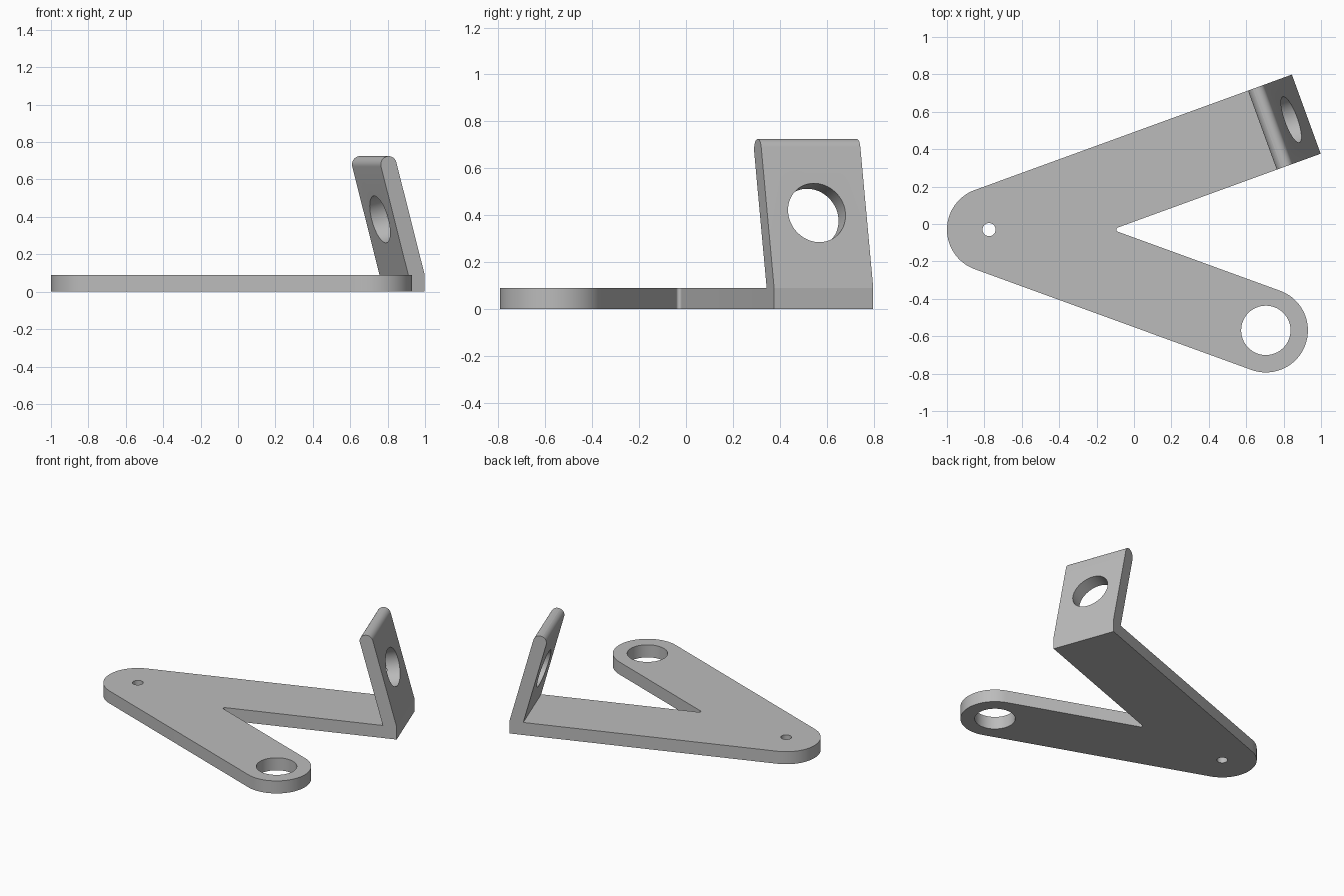
import bpy, bmesh
from math import sin, cos, tan, radians
from mathutils import Vector

cube = bpy.data.objects.get("Cube")
if cube:
    bpy.data.objects.remove(cube, do_unlink=True)

# Main dimensions
THICK = 0.09          # plate and flange thickness
HALF = 0.225          # half width of both arms
SPREAD = radians(20)  # each arm's angle from the x axis
LEAN = radians(15)    # inward lean of the flange
ARM_END = 1.805       # length of the flanged arm
FLANGE_Z = 0.68       # height of the flange's rounded top centre
PIVOT = Vector((-0.775, -0.03))
EYE = PIVOT + 1.575 * Vector((cos(SPREAD), -sin(SPREAD)))


def arc(centre, radius, start, end, steps):
    angles = [radians(start + (end - start) * i / steps) for i in range(steps + 1)]
    return [centre + radius * Vector((cos(a), sin(a))) for a in angles]


def on_arm(u, v):
    """Point u along and v across the flanged arm."""
    return PIVOT + Vector((u * cos(SPREAD) - v * sin(SPREAD),
                           u * sin(SPREAD) + v * cos(SPREAD)))


def outer_u(z):
    return ARM_END - (z - THICK) * tan(LEAN)


# Plate outline, counterclockwise, ending with the flange footprint
inner_u = ARM_END - THICK / cos(LEAN)
fillet = 0.012
notch = PIVOT + Vector(((HALF + fillet) / sin(SPREAD), 0))
outline = arc(PIVOT, HALF, 110, 250, 32)
outline += arc(EYE, HALF, -110, 70, 40)
outline += arc(notch, fillet, 250, 110, 14)
outline += [on_arm(inner_u, -HALF), on_arm(ARM_END, -HALF),
            on_arm(ARM_END, HALF), on_arm(inner_u, HALF)]

bm = bmesh.new()
bottom = [bm.verts.new((p.x, p.y, 0)) for p in outline]
top = [bm.verts.new((p.x, p.y, THICK)) for p in outline]


def bridge(a, b):
    for i in range(len(a)):
        j = (i + 1) % len(a)
        bm.faces.new((a[i], a[j], b[j], b[i]))


bm.faces.new(bottom[::-1])
bridge(bottom, top)
bm.faces.new(top[:-3] + top[-1:])

# Leaning flange with a rounded top, grown from the end of the arm
radius = THICK / 2
centre_u = outer_u(FLANGE_Z) - radius / cos(LEAN)
loop = top[-4:]
steps = 10
for i in range(steps):
    a = radians(90 * i / steps)
    side, up = radius * cos(a), radius * sin(a)
    section = []
    for s, v in ((-side, -HALF), (side, -HALF), (side, HALF), (-side, HALF)):
        p = on_arm(centre_u + s * cos(LEAN) - up * sin(LEAN), v)
        section.append(bm.verts.new((p.x, p.y, FLANGE_Z + s * sin(LEAN) + up * cos(LEAN))))
    bridge(loop, section)
    loop = section
bm.faces.new(loop)
bmesh.ops.recalc_face_normals(bm, faces=bm.faces)

mesh = bpy.data.meshes.new("bracket")
bm.to_mesh(mesh)
bm.free()
bracket = bpy.data.objects.new("bracket", mesh)
bpy.context.collection.objects.link(bracket)

grey = bpy.data.materials.new("plain grey")
grey.use_nodes = True
grey.diffuse_color = (0.5, 0.5, 0.5, 1)
grey.node_tree.nodes["Principled BSDF"].inputs["Base Color"].default_value = (0.5, 0.5, 0.5, 1)
mesh.materials.append(grey)


# Round holes: pivot, eye and flange
def drill(name, location, radius, axis):
    bpy.ops.mesh.primitive_cylinder_add(vertices=64, radius=radius, depth=0.3, location=location)
    cutter = bpy.context.object
    cutter.name = name
    cutter.hide_render = True
    cutter.rotation_euler = axis.to_track_quat('Z', 'Y').to_euler()
    cutter.data.materials.append(grey)
    cut = bracket.modifiers.new(name, 'BOOLEAN')
    cut.operation = 'DIFFERENCE'
    cut.solver = 'EXACT'
    cut.object = cutter
    bpy.ops.object.select_all(action='DESELECT')
    bracket.select_set(True)
    bpy.context.view_layer.objects.active = bracket
    bpy.ops.object.modifier_apply(modifier=cut.name)
    bpy.data.objects.remove(cutter, do_unlink=True)


vertical = Vector((0, 0, 1))
normal = Vector((cos(LEAN) * cos(SPREAD), cos(LEAN) * sin(SPREAD), sin(LEAN)))
hole_z = 0.41
face_point = on_arm(outer_u(hole_z), 0).to_3d() + vertical * hole_z
drill("pivot_hole", PIVOT.to_3d(), 0.035, vertical)
drill("eye_hole", EYE.to_3d(), 0.132, vertical)
drill("flange_hole", face_point - normal * radius, 0.13, normal)

bpy.ops.object.shade_smooth_by_angle(angle=radians(12))
